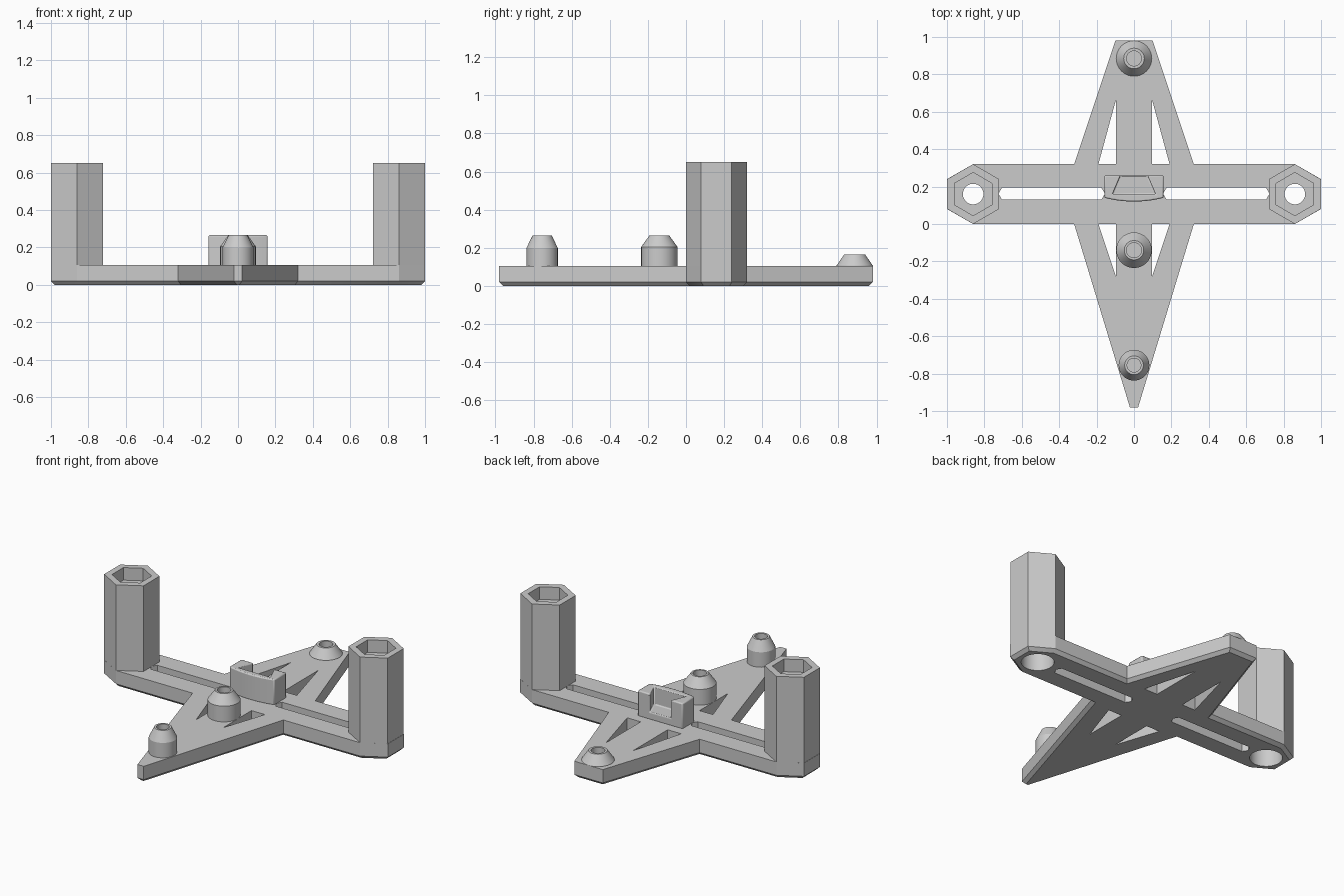
import bpy, bmesh, math

if "Cube" in bpy.data.objects:
    bpy.data.objects.remove(bpy.data.objects["Cube"], do_unlink=True)

GREY = (0.6, 0.6, 0.6, 1)
grey = bpy.data.materials.new("plain grey")
grey.use_nodes = True
grey.diffuse_color = GREY
grey.node_tree.nodes["Principled BSDF"].inputs["Base Color"].default_value = GREY

TOP = 0.105       # top of the base plate
ARM_Y = 0.16      # centre line of the cross arm
POST_X = 0.86
POST_TOP = 0.65


def add_object(name, bm):
    bmesh.ops.recalc_face_normals(bm, faces=bm.faces)
    mesh = bpy.data.meshes.new(name)
    bm.to_mesh(mesh)
    bm.free()
    mesh.materials.append(grey)
    ob = bpy.data.objects.new(name, mesh)
    bpy.context.collection.objects.link(ob)
    return ob


def prism(name, outline, z0, z1, chamfer=0):
    """Extrude a flat outline, optionally chamfering its bottom rim."""
    bm = bmesh.new()
    lower = [bm.verts.new((x, y, z0 + chamfer)) for x, y in outline]
    upper = [bm.verts.new((x, y, z1)) for x, y in outline]
    base = bm.faces.new(lower)
    bm.faces.new(upper)
    for i in range(len(outline)):
        bm.faces.new((lower[i - 1], lower[i], upper[i], upper[i - 1]))
    bmesh.ops.recalc_face_normals(bm, faces=bm.faces)
    if chamfer:
        bmesh.ops.inset_region(bm, faces=[base], thickness=chamfer, use_even_offset=True)
        for v in base.verts:
            v.co.z = z0
    return add_object(name, bm)


def ring(x, y, r, n, turn=0):
    return [(x + r * math.cos(turn + math.tau * i / n),
             y + r * math.sin(turn + math.tau * i / n)) for i in range(n)]


def hexagon(x, r):
    return ring(x, ARM_Y, r, 6, math.pi / 6)


def select(ob):
    bpy.ops.object.select_all(action='DESELECT')
    ob.select_set(True)
    bpy.context.view_layer.objects.active = ob


def cut(target, outline, z0, z1):
    cutter = prism("cutter", outline, z0, z1)
    cutter.hide_render = True
    mod = target.modifiers.new("cut", 'BOOLEAN')
    mod.operation, mod.solver, mod.object = 'DIFFERENCE', 'EXACT', cutter
    select(target)
    bpy.ops.object.modifier_apply(modifier=mod.name)
    bpy.data.objects.remove(cutter, do_unlink=True)


def smooth(ob):
    select(ob)
    bpy.ops.object.shade_smooth_by_angle(angle=math.radians(25))


def peg(name, y, profile, bore):
    """Lathe a tapered peg with a blind bore in its tip."""
    bm = bmesh.new()
    path = profile + [(bore, profile[-1][1]), (bore, TOP), (0, TOP)]
    verts = [bm.verts.new((r, 0, z)) for r, z in path]
    edges = [bm.edges.new(p) for p in zip(verts, verts[1:])]
    bmesh.ops.spin(bm, geom=verts + edges, cent=(0, 0, 0), axis=(0, 0, 1),
                   angle=math.tau, steps=40)
    bmesh.ops.remove_doubles(bm, verts=bm.verts, dist=1e-4)
    ob = add_object(name, bm)
    ob.location.y = y
    smooth(ob)


# Base plate: kite-shaped spine and cross arm in one outline
half = [(0.1, 0.98), (0.32, 0.32), (0.86, 0.32), (1, 0.24), (1, 0.08),
        (0.86, 0), (0.32, 0), (0.022, -0.98)]
plate = prism("base_plate", half + [(-x, y) for x, y in reversed(half)], 0, TOP, 0.02)

for s in (-1, 1):
    side = "left" if s > 0 else "right"
    # Triangular windows and long slots
    for shape in ([(0.095, 0.67), (0.095, 0.32), (0.19, 0.32)],
                  [(0.095, -0.285), (0.095, 0), (0.19, 0)],
                  [(0.155, 0.162), (0.175, 0.195), (0.705, 0.195),
                   (0.725, 0.162), (0.705, 0.13), (0.175, 0.13)]):
        cut(plate, [(s * x, y) for x, y in shape], -0.1, 0.2)
    # Hexagonal posts with nut pocket, through hole and wide lower bore
    x = s * POST_X
    post = prism(side + "_post", hexagon(x, 0.16), TOP, POST_TOP)
    cut(plate, ring(x, ARM_Y, 0.095, 40), -0.1, 0.2)
    cut(post, ring(x, ARM_Y, 0.095, 40), 0, 0.35)
    cut(post, hexagon(x, 0.115), POST_TOP - 0.08, 0.8)
    cut(post, ring(x, ARM_Y, 0.055, 40), 0.3, 0.7)
    smooth(post)
smooth(plate)

# Tapered pegs along the spine
peg("front_peg", -0.755, [(0.082, 0.1), (0.082, 0.2), (0.05, 0.265)], 0.037)
peg("middle_peg", -0.14, [(0.095, 0.1), (0.095, 0.205), (0.052, 0.265)], 0.04)
peg("back_peg", 0.885, [(0.095, 0.1), (0.095, 0.107), (0.055, 0.165)], 0.04)

# Clip block with bowed front and dovetail pocket open to the back
bow = [(0.158 * t / 6, 0.12 + 0.02 * (t / 6) ** 2) for t in range(-6, 7)]
clip = prism("clip_block", bow + [(0.158, 0.26), (-0.158, 0.26)], 0.1, 0.265)
cut(clip, [(-0.115, 0.16), (0.115, 0.16), (0.068, 0.27), (-0.068, 0.27)], 0.15, 0.4)
bevel = clip.modifiers.new("soft_edges", 'BEVEL')
bevel.width, bevel.segments = 0.007, 2
bevel.limit_method, bevel.angle_limit = 'ANGLE', math.radians(50)
smooth(clip)
